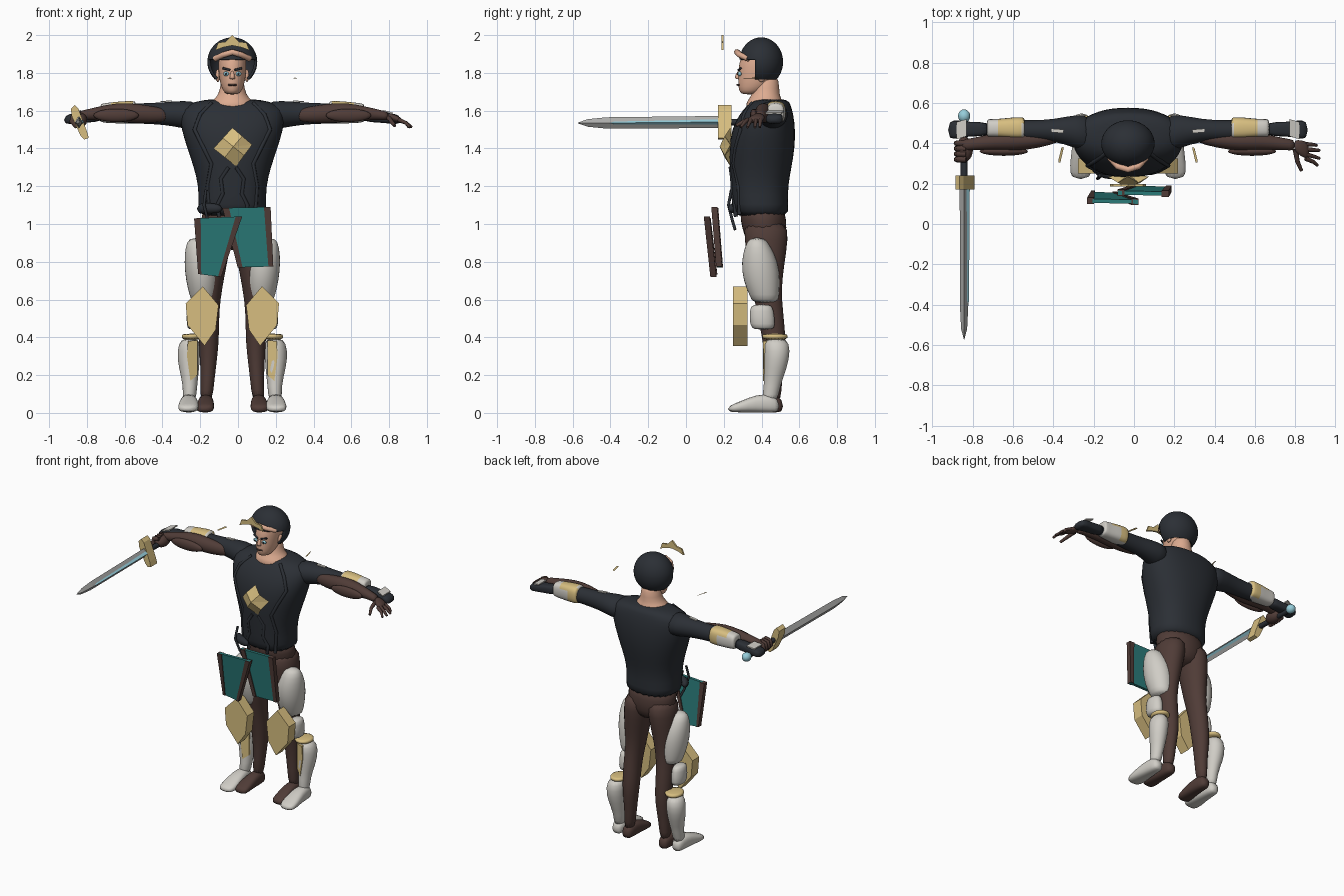
import bpy, bmesh, math
from mathutils import Vector

CX = -0.03  # body centre line


def mat(name, r, g, b):
    m = bpy.data.materials.new(name)
    lin = [((c / 255 + 0.055) / 1.055) ** 2.4 for c in (r, g, b)]
    m.diffuse_color = (*lin, 1)
    return m


BLACK = mat("charcoal", 43, 47, 53)
BROWN = mat("dark_brown", 80, 60, 55)
WHITE = mat("off_white", 208, 205, 198)
GOLD = mat("pale_gold", 215, 190, 128)
TEAL = mat("teal", 42, 122, 120)
SKIN = mat("skin", 222, 172, 145)
BLUE = mat("light_blue", 150, 205, 218)
STEEL = mat("steel", 172, 172, 170)


def finish(name, bm, m, smooth=True, sub=0):
    bmesh.ops.recalc_face_normals(bm, faces=bm.faces)
    for f in bm.faces:
        f.smooth = smooth
    me = bpy.data.meshes.new(name)
    bm.to_mesh(me)
    bm.free()
    me.materials.append(m)
    ob = bpy.data.objects.new(name, me)
    bpy.context.collection.objects.link(ob)
    if sub:
        ob.modifiers.new("subsurf", "SUBSURF").levels = sub
        ob.modifiers["subsurf"].render_levels = sub
    return ob


def loft(name, axis, rings, m, s=1, n=16, p=2.0, sub=1):
    """Rings (t, a, b, ra, rb) along an axis; x is measured from the centre line."""
    bm = bmesh.new()
    loops = []
    for t, a, b, ra, rb in rings:
        loop = []
        for i in range(n):
            w = 2 * math.pi * i / n
            c, q = math.cos(w), math.sin(w)
            u = a + ra * math.copysign(abs(c) ** (2 / p), c)
            v = b + rb * math.copysign(abs(q) ** (2 / p), q)
            x, y, z = {"x": (t, u, v), "y": (u, t, v), "z": (u, v, t)}[axis]
            loop.append(bm.verts.new((CX + s * x, y, z)))
        loops.append(loop)
    for l0, l1 in zip(loops, loops[1:]):
        for i in range(n):
            j = (i + 1) % n
            bm.faces.new((l0[i], l0[j], l1[j], l1[i]))
    bm.faces.new(loops[0])
    bm.faces.new(loops[-1])
    return finish(name, bm, m, n > 4, sub)


def prism(name, pts, depth, m, s=1):
    """Polygon of (x, y, z) points thickened along y."""
    bm = bmesh.new()
    f = bm.faces.new([bm.verts.new((CX + s * x, y, z)) for x, y, z in pts])
    r = bmesh.ops.extrude_face_region(bm, geom=[f])
    bmesh.ops.translate(bm, vec=(0, depth, 0), verts=[v for v in r["geom"] if isinstance(v, bmesh.types.BMVert)])
    return finish(name, bm, m, False)


def tube(name, pts, r, m, s=1, tip=1.0):
    cu = bpy.data.curves.new(name, "CURVE")
    cu.dimensions, cu.bevel_depth, cu.bevel_resolution, cu.use_fill_caps = "3D", r, 2, True
    sp = cu.splines.new("POLY")
    sp.points.add(len(pts) - 1)
    for i, (x, y, z) in enumerate(pts):
        sp.points[i].co = (CX + s * x, y, z, 1)
        sp.points[i].radius = 1 + (tip - 1) * i / (len(pts) - 1)
    cu.materials.append(m)
    ob = bpy.data.objects.new(name, cu)
    bpy.context.collection.objects.link(ob)


def ball(name, c, r, m, s=1):
    bm = bmesh.new()
    bmesh.ops.create_uvsphere(bm, u_segments=20, v_segments=12, radius=1)
    for v in bm.verts:
        v.co = Vector((CX + s * (c[0] + v.co.x * r[0]), c[1] + v.co.y * r[1], c[2] + v.co.z * r[2]))
    return finish(name, bm, m)


# Tunic, neck and head
TORSO = [(1.03, 0, .40, .185, .148), (1.10, 0, .392, .18, .15), (1.2, 0, .388, .18, .152),
         (1.3, 0, .395, .205, .165), (1.4, 0, .402, .24, .175), (1.5, 0, .41, .272, .17),
         (1.58, 0, .425, .28, .145), (1.63, 0, .44, .26, .115), (1.665, 0, .45, .14, .09)]
loft("tunic", "z", TORSO, BLACK, n=24, p=2.3)
loft("neck", "z", [(1.58, 0, .42, .13, .10), (1.64, 0, .415, .125, .105), (1.67, 0, .42, .085, .08),
                   (1.71, 0, .425, .065, .07), (1.80, 0, .43, .06, .06)], SKIN)
loft("head", "z", [(1.685, 0, .335, .03, .04), (1.705, 0, .35, .052, .072), (1.75, 0, .375, .068, .102),
                   (1.80, 0, .385, .074, .11), (1.86, 0, .39, .078, .112), (1.93, 0, .40, .06, .09)], SKIN)
loft("nose", "z", [(1.815, 0, .287, .008, .012), (1.78, 0, .272, .014, .018), (1.765, 0, .277, .019, .015)], SKIN, n=8)
tube("mouth", [(-.022, .283, 1.735), (0, .272, 1.737), (.022, .283, 1.735)], .005, BROWN)
for s in (-1, 1):
    ball("eye", (.033, .284, 1.795), (.015, .01, .012), BLUE, s)
    ball("pupil", (.033, .275, 1.795), (.005, .004, .006), BLACK, s)
    tube("eyebrow", [(.012, .278, 1.815), (.05, .29, 1.825)], .006, BLACK, s)
    ball("ear", (.077, .40, 1.785), (.012, .022, .033), SKIN, s)

# Helmet with open face
bm = bmesh.new()
bmesh.ops.create_uvsphere(bm, u_segments=40, v_segments=24, radius=1)
for v in bm.verts:
    v.co = Vector((CX + v.co.x * .132, .398 + v.co.y * .116, 1.858 + v.co.z * .13))
for co, no, cut in (((0, 0, 1.765), (0, 0, -1), True), ((0, 0, 1.87), (0, 0, 1), False), ((0, .365, 0), (0, 1, 0), False)):
    bmesh.ops.bisect_plane(bm, geom=bm.verts[:] + bm.edges[:] + bm.faces[:], plane_co=co, plane_no=no, clear_outer=cut)
face = [f for f in bm.faces if f.calc_center_median().z < 1.87 and f.calc_center_median().y < .365]
bmesh.ops.delete(bm, geom=face, context="FACES")
finish("helmet", bm, BLACK).modifiers.new("thickness", "SOLIDIFY").thickness = .012

# Brow band and tiara
tube("brow_band", [(-.09, .33, 1.875), (-.05, .285, 1.895), (0, .27, 1.91), (.05, .285, 1.895), (.09, .33, 1.875)], .016, SKIN)
prism("tiara", [(x, .187, z) for x, z in ((-.09, 1.92), (-.05, 1.935), (0, 1.945), (.05, 1.935), (.09, 1.92), (.075, 1.96),
                                          (.035, 1.965), (0, 2.0), (-.035, 1.965), (-.075, 1.96))], .012, GOLD)


def chest_y(x, z):
    for r0, r1 in zip(TORSO, TORSO[1:]):
        if r0[0] <= z <= r1[0]:
            k = (z - r0[0]) / (r1[0] - r0[0])
            cy, rx, ry = (r0[i] + k * (r1[i] - r0[i]) for i in (2, 3, 4))
            return cy - ry * max(0, 1 - (abs(x) / rx) ** 2.3) ** (1 / 2.3)


# Raised seams on the front of the tunic
for s in (-1, 1):
    for path in ([(.11, 1.64), (.17, 1.58), (.20, 1.5), (.15, 1.4), (.11, 1.32), (.13, 1.2), (.12, 1.05)],
                 [(.02, 1.3), (.06, 1.24), (.05, 1.16), (.08, 1.1), (.07, 1.04)]):
        tube("tunic_seam", [(x, chest_y(x, z) + .006, z) for x, z in path], .011, BLACK, s)

# Faceted chest ornament
bm = bmesh.new()
rim = [(0, 1.51), (.105, 1.42), (.02, 1.305), (-.10, 1.40)]
outer = []
for (x0, z0), (x1, z1) in zip(rim, rim[1:] + rim[:1]):
    outer += [bm.verts.new((CX + x0, .235, z0)), bm.verts.new((CX + (x0 + x1) / 2, .205, (z0 + z1) / 2))]
tip = bm.verts.new((CX + .005, .178, 1.41))
back = bm.verts.new((CX + .005, .245, 1.41))
for i in range(8):
    bm.faces.new((outer[i], outer[(i + 1) % 8], tip))
    bm.faces.new((outer[(i + 1) % 8], outer[i], back))
finish("chest_ornament", bm, GOLD, False)

# Belt end and hanging strap
loft("belt_knot", "x", [(-.19, .30, 1.08, .04, .03), (-.12, .25, 1.085, .03, .03), (-.05, .235, 1.08, .015, .02)], BLACK)
tube("strap", [(-.14, .24, 1.18), (-.15, .225, 1.1), (-.13, .245, 1.02), (-.11, .26, .97)], .008, BLACK)

# Pelvis
loft("hips", "z", [(.86, 0, .42, .10, .08), (.94, 0, .42, .165, .115), (1.02, 0, .41, .172, .125), (1.10, 0, .40, .16, .12)], BROWN)

for s in (-1, 1):
    # Sleeves and gauntlets
    loft("sleeve", "x", [(.17, .44, 1.57, .10, .08), (.26, .46, 1.58, .085, .075), (.36, .465, 1.585, .055, .06), (.48, .462, 1.585, .052, .055),
                         (.62, .468, 1.585, .05, .05), (.72, .47, 1.57, .04, .035)], BLACK, s)
    loft("gauntlet", "x", [(.68, .47, 1.575, .038, .035), (.78, .47, 1.565, .034, .028), (.84, .47, 1.56, .045, .03),
                           (.893, .465, 1.55, .048, .022)], BLACK, s, p=3)
    br = loft("bracer", "x", [(.51, .475, 1.592, .05, .056), (.52, .475, 1.592, .055, .06), (.57, .475, 1.592, .055, .06),
                              (.65, .475, 1.588, .045, .056), (.69, .475, 1.588, .046, .05), (.70, .475, 1.588, .042, .045)], WHITE, s, p=2.8)
    br.data.materials.append(GOLD)
    for f in br.data.polygons:
        if f.center.z > 1.61 and .54 < abs(f.center.x - CX) < .67 or f.center.y > .5 and abs(f.center.x - CX) < .57:
            f.material_index = 1
    prism("wrist_plate", [(.80, .435, 1.595), (.85, .42, 1.582), (.85, .42, 1.59), (.80, .435, 1.603)], .085, WHITE, s)
    # Bare forearms
    loft("forearm", "x", [(.32, .43, 1.575, .02, .03), (.44, .415, 1.58, .04, .048), (.56, .41, 1.59, .05, .055),
                          (.66, .41, 1.59, .043, .045), (.78, .395, 1.578, .028, .026), (.83, .39, 1.57, .03, .025)], BROWN, s)
    ball("forearm_pad", (.615, .36, 1.575), (.12, .022, .035), BROWN, s)
    # Small shoulder slivers
    prism("gold_sliver", [(.335, .305, 1.77), (.345, .305, 1.772), (.33, .365, 1.775), (.32, .37, 1.77)], .012, GOLD, s)
    prism("white_sliver", [(.32, .45, 1.648), (.38, .455, 1.645), (.38, .455, 1.65), (.32, .45, 1.655)], .018, WHITE, s)

    # Legs and bare feet
    loft("leg", "z", [(1.02, .085, .42, .088, .12), (.92, .092, .425, .09, .118), (.80, .105, .425, .08, .10), (.66, .115, .425, .062, .08),
                      (.54, .125, .445, .056, .07), (.42, .125, .462, .056, .065), (.32, .125, .472, .05, .058),
                      (.18, .13, .465, .036, .042), (.05, .14, .465, .035, .042)], BROWN, s)
    loft("foot", "y", [(.515, .14, .035, .03, .03), (.47, .14, .05, .04, .05), (.39, .14, .048, .043, .045), (.31, .145, .03, .05, .028),
                       (.26, .145, .02, .045, .018)], BROWN, s, p=2.6)
    # Thigh, knee and shin armour
    loft("thigh_guard", "z", [(.93, .18, .375, .05, .04), (.88, .18, .38, .07, .07), (.80, .165, .39, .092, .10), (.70, .16, .40, .088, .10),
                              (.62, .155, .415, .072, .078), (.58, .155, .42, .06, .07)], WHITE, s)
    loft("knee_side", "z", [(.44, .20, .41, .03, .05), (.46, .20, .405, .045, .07), (.55, .20, .40, .042, .065), (.575, .20, .40, .03, .05)], WHITE, s)
    K = ((.157, .67), (.247, .58), (.237, .465), (.147, .355), (.088, .44), (.073, .57))
    prism("knee_plate", [(x, .25, z) for x, z in K], .075, GOLD, s)
    loft("boot_shaft", "z", [(.40, .222, .475, .05, .062), (.33, .232, .485, .064, .07), (.24, .23, .475, .056, .062),
                             (.14, .222, .455, .036, .042), (.05, .23, .44, .038, .045)], WHITE, s)
    loft("boot_band", "z", [(.385, .215, .472, .056, .068), (.41, .21, .47, .06, .07), (.42, .21, .47, .054, .064)], GOLD, s)
    loft("boot_foot", "y", [(.495, .23, .035, .03, .03), (.45, .23, .05, .042, .05), (.37, .23, .05, .048, .048), (.29, .232, .032, .058, .03),
                            (.22, .235, .02, .05, .016)], WHITE, s, p=2.6)
    prism("shin_inlay", [(.185, .425, .385), (.235, .408, .38), (.24, .41, .30), (.222, .408, .17), (.185, .43, .20)], .035, GOLD, s)

# Skirt panels with side borders
for name, tl, tr, br_, bl in (
        ("left_panel", (-.2, .105, 1.03), (.05, .10, 1.04), (-.06, .135, .72), (-.18, .14, .735)),
        ("right_panel", (-.05, .145, 1.085), (.2, .14, 1.09), (.215, .165, .775), (.03, .17, .77))):
    tl, tr, br_, bl = map(Vector, (tl, tr, br_, bl))
    prism(name, [tl, tr, br_, bl], .02, TEAL)
    for u0, u1 in ((-.01, .13), (.87, 1.01)):
        q = [tl.lerp(tr, u0), tl.lerp(tr, u1), bl.lerp(br_, u1), bl.lerp(br_, u0)]
        prism(name + "_border", [v - Vector((0, .006, 0)) for v in q], .032, BROWN)

# Open hand
loft("open_hand", "x", [(.82, .39, 1.57, .028, .024), (.86, .375, 1.56, .042, .02), (.90, .36, 1.545, .045, .017)], BROWN)
for y0, y1, x1 in ((.395, .39, .935), (.37, .365, .95), (.345, .325, .95), (.325, .29, .94)):
    tube("finger", [(.88, y0, 1.552), (.92, (y0 + y1) / 2, 1.535), (x1, y1, 1.512)], .012, BROWN, tip=.6)
tube("thumb", [(.83, .37, 1.56), (.84, .31, 1.545), (.86, .265, 1.52)], .014, BROWN, tip=.6)

# Fist around the grip
SX = -.842 - CX
ball("fist", (SX + .002, .37, 1.55), (.042, .062, .04), BROWN)
for y in (.32, .347, .374, .40):
    tube("curled_finger", [(SX + .01, y, 1.582), (SX - .03, y, 1.575), (SX - .038, y, 1.545), (SX - .01, y, 1.515)], .014, BROWN)

# Sword
loft("blade", "y", [(.18, SX, 1.54, .022, .032), (-.42, SX, 1.535, .02, .03), (-.52, SX, 1.535, .015, .02), (-.572, SX, 1.535, .001, .002)],
     STEEL, n=4, sub=0)
loft("blade_inlay", "y", [(.17, SX + .009, 1.54, .019, .017), (-.38, SX + .008, 1.535, .016, .014), (-.47, SX + .006, 1.535, .006, .002)],
     BLUE, n=4, sub=0)
G = ((-.885, 1.61), (-.865, 1.63), (-.845, 1.61), (-.80, 1.49), (-.79, 1.455), (-.815, 1.447), (-.835, 1.47), (-.88, 1.57))
prism("sword_guard", [(x - CX, .17, z) for x, z in G], .07, GOLD)
tube("sword_grip", [(SX, .22, 1.54), (SX, .51, 1.535)], .017, BLACK)
ball("pommel", (SX, .535, 1.535), (.03, .033, .03), BLUE)
